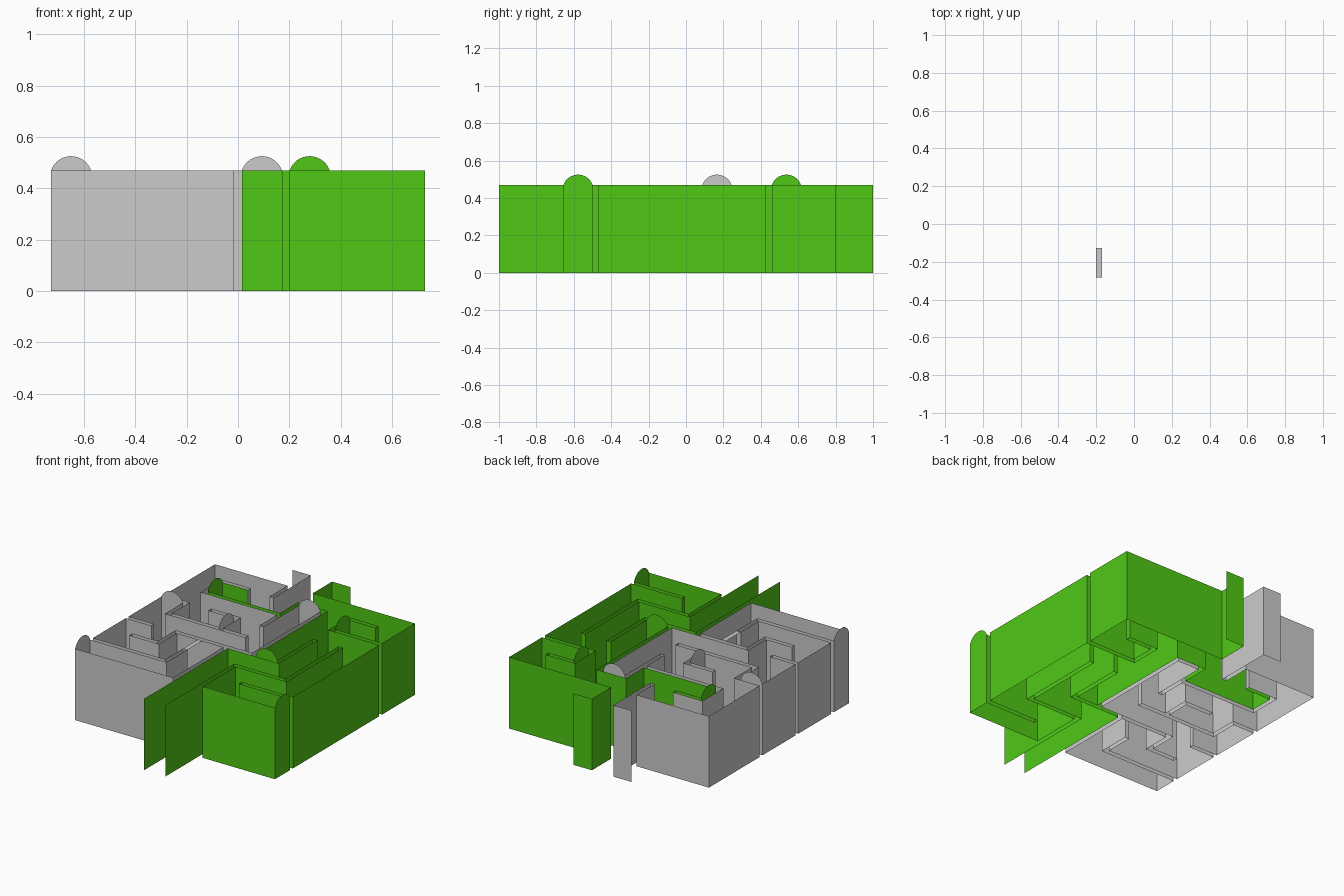
import bpy, bmesh, math

if "Cube" in bpy.data.objects:
    bpy.data.objects.remove(bpy.data.objects["Cube"])

CELL, GAP, H, RISE = 0.1555, 0.0302, 0.47, 0.055
PITCH = CELL + GAP
X0, Y0, N = -0.7275, -0.655, 8

# Corridor routes as chains of "column row" cells
ROUTES = [
    "40 41 42 52 62 63 64 65 75 74 73 72 71 61 51 50 60 70",
    "65 55 54 53", "55 56 57",
    "66 76 77 67 57 47 37 36 26 16",
    "26 27 17 07 06 05 15 25 35 34 44 45 46", "15 14 24",
    "44 43 33 23 13 03 04",
    "13 12 02 01 11 21 22 32 31 30 20 10 00",
]
# Dead ends and the side that carries a rounded top
ARCHES = {(0, 0): "W", (0, 4): "N", (4, 6): "N", (2, 4): "E",
          (7, 0): "E", (5, 3): "S", (1, 6): "W", (6, 6): "W"}

links = set()
for route in ROUTES:
    cells = [(int(c[0]), int(c[1])) for c in route.split()]
    for a, b in zip(cells, cells[1:]):
        links.add((min(a, b), max(a, b)))

grey_cells = {(i, j) for i in range(4) for j in range(6)}
grey_cells |= {(4, j) for j in range(3, 7)} | {(0, 6), (0, 7), (1, 7), (2, 7)}
meshes = {"grey": bmesh.new(), "green": bmesh.new()}


def wall(colour, a, b, arched=False):
    """Upright sheet from plan point a to b, optionally with an arc on top."""
    bm = meshes[colour]
    pts = [(*a, 0), (*b, 0), (*b, H)]
    if arched:
        r = (CELL * CELL / 4 + RISE * RISE) / (2 * RISE)
        half = math.asin(CELL / 2 / r)
        for k in range(1, 16):
            ang = half * (1 - k / 8)
            t = 0.5 + r * math.sin(ang) / CELL
            pts.append((a[0] + (b[0] - a[0]) * t, a[1] + (b[1] - a[1]) * t,
                        H + RISE - r * (1 - math.cos(ang))))
    pts.append((*a, H))
    bm.faces.new([bm.verts.new(p) for p in pts])


def linked(a, b):
    return (min(a, b), max(a, b)) in links


# Walls round each cell, and the short returns beside each opening
STEP = {"W": (-1, 0), "E": (1, 0), "S": (0, -1), "N": (0, 1)}
for i in range(N):
    for j in range(N):
        x, y = X0 + i * PITCH, Y0 + j * PITCH
        X, Y = x + CELL, y + CELL
        edges = {"W": ((x, Y), (x, y)), "E": ((X, y), (X, Y)),
                 "S": ((x, y), (X, y)), "N": ((X, Y), (x, Y))}
        base = "grey" if (i, j) in grey_cells else "green"
        for side, (a, b) in edges.items():
            other = (i + STEP[side][0], j + STEP[side][1])
            if (i, j, side) in ((4, 0, "S"), (3, 7, "N")):
                continue
            if not linked((i, j), other):
                colour = "grey" if (i, j, side) == (3, 7, "W") else base
                wall(colour, a, b, ARCHES.get((i, j)) == side)
            elif side == "E":
                top = "grey" if (i, j) == (2, 6) else base
                wall(base, (X, y), (X + GAP, y))
                wall(top, (X + GAP, Y), (X, Y))
            elif side == "N":
                left = "grey" if (i, j) in ((2, 6), (3, 6)) else base
                right = "grey" if (i, j) == (2, 6) else base
                wall(left, (x, Y + GAP), (x, Y))
                wall(right, (X, Y), (X, Y + GAP))

# Entrance walls
ex = X0 + 4 * PITCH
wall("green", (ex, Y0), (ex, -1))
wall("green", (ex + CELL, -1), (ex + CELL, Y0))

# Exit walls with side flanges
ox, oy = X0 + 3 * PITCH, Y0 + 7 * PITCH + CELL
wall("grey", (ox, 1), (ox, oy))
wall("grey", (ox - 0.133, 1), (ox, 1))
wall("green", (ox + CELL, oy), (ox + CELL, 1))
wall("green", (ox + CELL, 1), (ox + CELL + 0.133, 1))

# Single bridge strip over one opening
bm = meshes["grey"]
cy = Y0 + 2 * PITCH
bm.faces.new([bm.verts.new((px, py, H)) for px, py in (
    (ox - GAP, cy), (ox, cy), (ox, cy + CELL), (ox - GAP, cy + CELL))])

green = bpy.data.materials.new("green")
green.diffuse_color = (0.08, 0.58, 0.008, 1)
green.use_nodes = True
green.node_tree.nodes["Principled BSDF"].inputs["Base Color"].default_value = green.diffuse_color

# Merge the sheets into one clean object per colour
for colour, bm in meshes.items():
    bmesh.ops.remove_doubles(bm, verts=bm.verts, dist=0.0005)
    bmesh.ops.dissolve_limit(bm, angle_limit=0.01, verts=bm.verts, edges=bm.edges)
    me = bpy.data.meshes.new(colour + "_maze_walls")
    bm.to_mesh(me)
    bm.free()
    ob = bpy.data.objects.new(colour + "_maze_walls", me)
    bpy.context.collection.objects.link(ob)
    if colour == "green":
        me.materials.append(green)
